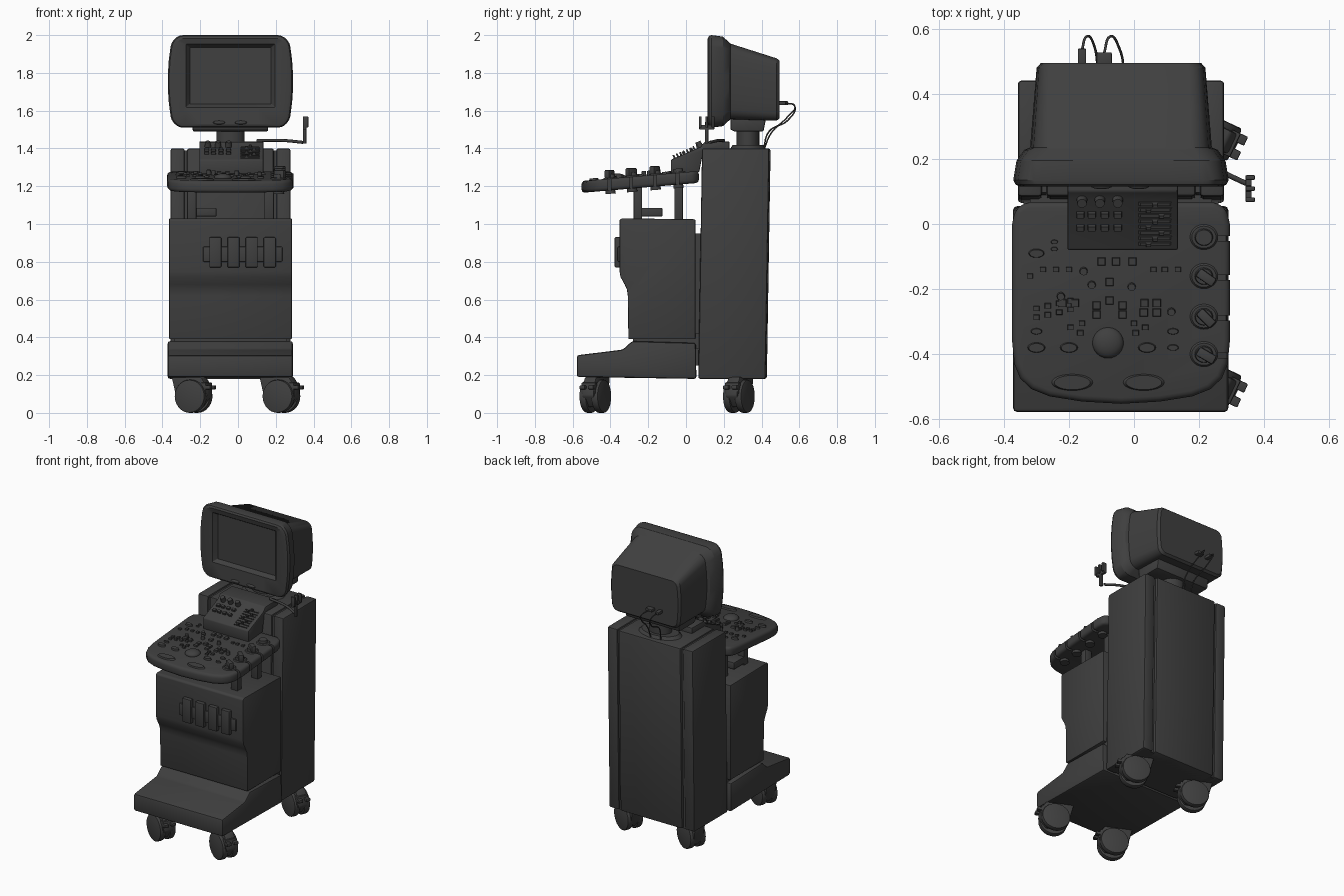
import bpy, bmesh, math
from mathutils import Matrix, Vector

if "Cube" in bpy.data.objects:
    bpy.data.objects.remove(bpy.data.objects["Cube"])

CX = -0.04  # centre line of the machine body
dark = bpy.data.materials.new("dark_plastic")
dark.diffuse_color = (0.05, 0.05, 0.05, 1)
dark.use_nodes = True
dark.node_tree.nodes["Principled BSDF"].inputs["Base Color"].default_value = dark.diffuse_color


def finish(name, bm, bevel=0, segs=2, cutter=None, smooth=35):
    bmesh.ops.recalc_face_normals(bm, faces=bm.faces)
    me = bpy.data.meshes.new(name)
    bm.to_mesh(me)
    bm.free()
    ob = bpy.data.objects.new(name, me)
    bpy.context.collection.objects.link(ob)
    me.materials.append(dark)
    bpy.ops.object.select_all(action='DESELECT')
    bpy.context.view_layer.objects.active = ob
    ob.select_set(True)
    if bevel:
        m = ob.modifiers.new("bevel", 'BEVEL')
        m.width, m.segments, m.limit_method = bevel, segs, 'ANGLE'
        bpy.ops.object.modifier_apply(modifier=m.name)
    if cutter:
        m = ob.modifiers.new("cut", 'BOOLEAN')
        m.object, m.operation, m.solver = cutter, 'DIFFERENCE', 'EXACT'
        bpy.ops.object.modifier_apply(modifier=m.name)
        bpy.data.objects.remove(cutter)
        ob.select_set(True)
    bpy.ops.object.shade_smooth_by_angle(angle=math.radians(smooth))
    return ob


def loft(name, loops, **kw):
    bm = bmesh.new()
    rings = [[bm.verts.new(p) for p in l] for l in loops]
    for a, b in zip(rings, rings[1:]):
        for i in range(len(a)):
            j = (i + 1) % len(a)
            bm.faces.new((a[i], a[j], b[j], b[i]))
    bm.faces.new(rings[0])
    bm.faces.new(rings[-1])
    return finish(name, bm, **kw)


def prism(name, axis, pts, lo, hi, xf=None, **kw):
    put = {'x': lambda a, b, t: (t, a, b), 'y': lambda a, b, t: (a, t, b), 'z': lambda a, b, t: (a, b, t)}[axis]
    loops = [[Vector(put(a, b, t)) for a, b in pts] for t in (lo, hi)]
    if xf:
        loops = [[xf @ p for p in l] for l in loops]
    return loft(name, loops, **kw)


def boxes(name, items, xf=Matrix(), **kw):
    """items: (x0, x1, y0, y1, z0, z1)"""
    bm = bmesh.new()
    for x0, x1, y0, y1, z0, z1 in items:
        m = Matrix.Translation(((x0 + x1) / 2, (y0 + y1) / 2, (z0 + z1) / 2)) @ Matrix.Diagonal((x1 - x0, y1 - y0, z1 - z0, 1))
        bmesh.ops.create_cube(bm, size=1, matrix=xf @ m)
    return finish(name, bm, **kw)


def studs(name, items, surf, slope, segs=12, turn=0, taper=0.85):
    """Buttons and knobs on a sloping panel: (x, y, half width, half depth, height)"""
    bm = bmesh.new()
    for x, y, sx, sy, h in items:
        m = (Matrix.Translation((x, y, surf(y))) @ Matrix.Rotation(math.atan(slope), 4, 'X')
             @ Matrix.Diagonal((sx, sy, h, 1)) @ Matrix.Rotation(turn, 4, 'Z') @ Matrix.Translation((0, 0, 0.4)))
        bmesh.ops.create_cone(bm, cap_ends=True, segments=segs, radius1=1, radius2=taper, depth=1.2, matrix=m)
    return finish(name, bm)


def tube(name, pts, r):
    cu = bpy.data.curves.new(name, 'CURVE')
    cu.dimensions, cu.bevel_depth, cu.bevel_resolution, cu.resolution_u, cu.use_fill_caps = '3D', r, 2, 8, True
    s = cu.splines.new('BEZIER')
    s.bezier_points.add(len(pts) - 1)
    for p, c in zip(s.bezier_points, pts):
        p.co, p.handle_left_type, p.handle_right_type = c, 'AUTO', 'AUTO'
    cu.materials.append(dark)
    bpy.context.collection.objects.link(bpy.data.objects.new(name, cu))


# Rear cabinet: recessed core, broad centre panel and two side panels
def cab(f, b, top):
    return [(0.065 + f, 0.18), (0.425 + b, 0.18), (0.445 + b, top), (0.085 + f, top)]
prism("cabinet_core", 'x', cab(0.012, -0.015, 1.39), -0.345, 0.265)
prism("cabinet_centre", 'x', cab(0, 0.003, 1.40), -0.27, 0.19, bevel=0.012)
for n, x in (("left", -0.357), ("right", 0.203)):
    prism("cabinet_side_" + n, 'x', cab(0, -0.004, 1.40), x, x + 0.074, bevel=0.01)

# Front cabinet with stepped face
front = [(0.05, 0.39), (0.05, 1.025), (-0.34, 1.03), (-0.352, 1.02), (-0.352, 0.75), (-0.347, 0.72),
         (-0.325, 0.68), (-0.313, 0.655), (-0.308, 0.62), (-0.305, 0.39)]
prism("front_cabinet", 'x', front, -0.365, 0.285, bevel=0.005)

# Base with sloping foot
prism("base", 'x', [(-0.578, 0.19), (-0.578, 0.305), (-0.335, 0.335), (-0.285, 0.38), (0.052, 0.37), (0.055, 0.18)],
      -0.372, 0.29, bevel=0.012)
boxes("base_link", [(-0.34, 0.26, -0.28, 0.08, 0.34, 0.42), (-0.32, 0.24, 0.03, 0.1, 0.25, 0.95)])

# Probe sockets on the front cabinet
boxes("socket_strip", [(-0.185, 0.235, -0.362, -0.34, 0.80, 0.88)], bevel=0.005)
boxes("socket_plugs", [(x - 0.032, x + 0.032, -0.378, -0.345, 0.77, 0.93) for x in (-0.12, -0.024, 0.072, 0.168)],
      bevel=0.006)

# Casters: hood, twin wheels and brake pedal, turned slightly
hood = [(-0.115, 0.19), (0.06, 0.19), (0.09, 0.145), (0.095, 0.09), (0.05, 0.03), (-0.05, 0.03), (-0.085, 0.07)]
for i, (x, y) in enumerate([(-0.235, -0.48), (0.23, -0.48), (-0.235, 0.28), (0.23, 0.28)]):
    t = Matrix.Translation((x, y, 0)) @ Matrix.Rotation(math.radians(-25), 4, 'Z')
    prism(f"caster_hood_{i}", 'y', hood, -0.035, 0.035, xf=t, bevel=0.008)
    bm = bmesh.new()
    for s in (-1, 1):
        m = t @ Matrix.Translation((0, s * 0.035, 0.088)) @ Matrix.Rotation(math.pi / 2, 4, 'X')
        bmesh.ops.create_cone(bm, cap_ends=True, segments=28, radius1=0.088, radius2=0.088, depth=0.04, matrix=m)
    finish(f"caster_wheels_{i}", bm, bevel=0.008)
    boxes(f"caster_brake_{i}", [(0.06, 0.115, -0.04, -0.01, 0.125, 0.145), (0.06, 0.115, 0.01, 0.04, 0.125, 0.145),
                                (0.06, 0.09, -0.04, 0.04, 0.10, 0.16)], xf=t, bevel=0.004)

# Console supports
boxes("console_posts", [(x, x + 0.05, y, y + 0.045, 1.02, 1.23 + y * 0.09) for x in (-0.27, 0.14) for y in (-0.277, -0.062)],
      bevel=0.005)
boxes("support_block", [(-0.27, -0.115, -0.25, -0.125, 1.04, 1.085)], bevel=0.004)

# Control console, tilted towards the user, with probe slots cut in the right edge
K = 0.085
def desk(y):
    return 1.275 + K * y
half = [(0.0, -0.553), (0.12, -0.546), (0.22, -0.53), (0.275, -0.508), (0.31, -0.475), (0.328, -0.43),
        (0.335, -0.36), (0.335, 0.0), (0.325, 0.045), (0.29, 0.068)]
outline = [(CX + x, y) for x, y in half] + [(CX - x, y) for x, y in half[:0:-1]]
probe_y = (-0.04, -0.16, -0.285, -0.4)
slots = boxes("slot_cutter", [(0.25, 0.32, y - 0.012, y + 0.003, 1.1, 1.4) for y in probe_y])
slots.hide_render = True
loft("console", [[(x, y, desk(y) - d) for x, y in outline] for d in (0.063, 0)], bevel=0.018, segs=3, cutter=slots)

# Probe holders along the right edge
studs("probe_rings", [(0.215, y, 0.044, 0.04, 0.006) for y in probe_y], desk, K, 24)
studs("probe_cups", [(0.215, y, 0.03, 0.028, 0.022) for y in probe_y], desk, K, 20)
studs("probe_cups_below", [(0.215, y, 0.03, 0.028, 0.03) for y in probe_y], lambda y: desk(y) - 0.075, K, 20)
for i, (y, a) in enumerate(zip(probe_y[1:], (-35, -45, -30))):
    t = Matrix.Translation((0.222, y - 0.005, desk(y))) @ Matrix.Rotation(math.radians(a), 4, 'Z')
    boxes(f"probe_{i}", [(-0.03, 0.03, -0.015, 0.015, 0, 0.045)], xf=t, bevel=0.006)

# Console buttons, dials, palm pads and trackball
studs("palm_pads", [(x, -0.487, 0.065, 0.026, 0.009) for x in (-0.19, 0.03)], desk, K, 24)
studs("oval_buttons", [(x, -0.38, 0.028, 0.016, 0.012) for x in (-0.3, -0.2, 0.04)] + [(-0.3, -0.09, 0.025, 0.014, 0.012)]
      + [(x, y, 0.018, 0.01, 0.01) for x, y in ((-0.3, -0.33), (0.12, -0.33), (0.12, -0.38))]
      + [(-0.245, y, 0.011, 0.007, 0.008) for y in (-0.055, -0.077)], desk, K, 16)
studs("dials", [(x, y, 0.013, 0.013, 0.024) for x, y in
                ((-0.155, -0.145), (-0.13, -0.187), (-0.225, -0.222), (-0.007, -0.193), (0.115, -0.27))], desk, K, 16)
big = [(x, -0.115) for x in (-0.1, -0.055, -0.005)] + [(-0.075, -0.178)]
big += [(CX - 0.035 + s * d, y) for s in (-1, 1) for d, y in ((0.04, -0.25), (0.04, -0.278), (0.107, -0.243), (0.145, -0.243))]
big += [(x, -0.272) for x in (0.03, 0.07)] + [(-0.075, -0.235)]
studs("square_keys", [(x, y, 0.018, 0.018, 0.011) for x, y in big], desk, K, 4, math.pi / 4)
small = [(x, -0.14 - 0.02 * (x < -0.3)) for x in (-0.32, -0.28, -0.24, -0.2, 0.06, 0.095, 0.135)]
small += [(-0.3 + 0.035 * i, y + 0.008 * i) for i in range(4) for y in (-0.26, -0.287)]
small += [(CX - 0.04 + s * d, y) for s in (-1, 1) for d, y in ((0.08, -0.305), (0.085, -0.335), (0.115, -0.318))]
studs("small_keys", [(x, y, 0.014, 0.012, 0.01) for x, y in small], desk, K, 4, math.pi / 4)
bm = bmesh.new()
bmesh.ops.create_uvsphere(bm, u_segments=24, v_segments=12, radius=0.048,
                          matrix=Matrix.Translation((-0.08, -0.365, desk(-0.365))) @ Matrix.Diagonal((1, 1, 0.5, 1)))
finish("trackball", bm)

# Upper control hood with dials, keys and sliders
S = 0.44
def hoodz(y):
    return 1.34 + S * (y + 0.08)
prism("control_hood", 'x', [(-0.08, 1.265), (-0.08, 1.34), (0.075, 1.408), (0.1, 1.435), (0.23, 1.437), (0.23, 1.38),
                            (0.09, 1.38), (0.07, 1.275)], -0.205, 0.135, bevel=0.006)
studs("hood_keys", [(x, y, 0.018, 0.013, 0.014) for x in (-0.165, -0.13, -0.09, -0.05) for y in (-0.01, 0.03)],
      hoodz, S, 4, math.pi / 4)
studs("hood_dials", [(x, 0.075, 0.017, 0.017, 0.03) for x in (-0.16, -0.105, -0.05)], hoodz, S, 16)
rows = [-0.06 + 0.0175 * i for i in range(8)]
studs("slider_tracks", [(0.065, y, 0.075, 0.008, 0.006) for y in rows], hoodz, S, 4, math.pi / 4)
studs("slider_caps", [(0.045 + 0.02 * (i % 3), y, 0.012, 0.007, 0.018) for i, y in enumerate(rows)], hoodz, S, 4, math.pi / 4)

# Monitor: one loft from screen recess over the bezel to the back of the casing
def ring(y, w, zc, h, r, bulge):
    pts = []
    for sx, sz, a0 in ((1, 1, 0), (-1, 1, 90), (-1, -1, 180), (1, -1, 270)):
        arc = [(sx * (w - r) + r * math.cos(math.radians(a0 + 18 * k)),
                sz * (h - r) + r * math.sin(math.radians(a0 + 18 * k))) for k in range(6)]
        if pts:
            p = pts[-1]
            pts += [(p[0] + (arc[0][0] - p[0]) * k / 5, p[1] + (arc[0][1] - p[1]) * k / 5) for k in range(1, 5)]
        pts += arc
    p, q = pts[-1], pts[0]
    pts += [(p[0] + (q[0] - p[0]) * k / 5, p[1] + (q[1] - p[1]) * k / 5) for k in range(1, 5)]
    return [(CX + x * (1 - bulge * (z / h) ** 2), y, zc + z) for x, z in pts]
loft("monitor", [ring(*a) for a in (
    (0.150, 0.215, 1.785, 0.15, 0.004, 0), (0.122, 0.236, 1.785, 0.167, 0.004, 0),
    (0.115, 0.310, 1.755, 0.228, 0.05, 0.08), (0.121, 0.325, 1.755, 0.24, 0.055, 0.08),
    (0.135, 0.332, 1.755, 0.245, 0.06, 0.08), (0.195, 0.322, 1.755, 0.237, 0.06, 0.08),
    (0.228, 0.298, 1.755, 0.207, 0.05, 0.08), (0.235, 0.280, 1.755, 0.200, 0.05, 0.07),
    (0.480, 0.260, 1.712, 0.165, 0.04, 0.05), (0.495, 0.247, 1.712, 0.153, 0.035, 0.05))], smooth=30)
bm = bmesh.new()
for x in (-0.1, 0.015):
    bmesh.ops.create_uvsphere(bm, u_segments=16, v_segments=8, radius=1,
                              matrix=Matrix.Translation((x, 0.117, 1.537)) @ Matrix.Diagonal((0.033, 0.01, 0.01, 1)))
finish("monitor_buttons", bm)

# Monitor stand: tilt block, neck and swivel plate
prism("tilt_block", 'x', [(0.235, 1.50), (0.235, 1.565), (0.425, 1.565), (0.41, 1.49), (0.255, 1.49)], -0.24, 0.16, bevel=0.008)
flat = lambda y: 1.40
studs("neck", [(CX, 0.328, 0.075, 0.06, 0.1)], flat, 0, 28, taper=1)
studs("swivel_plate", [(CX, 0.328, 0.15, 0.095, 0.018)], flat, 0, 32)

# Side arm with a small holder
tube("side_arm", [(0.10, 0.20, 1.442), (0.24, 0.17, 1.442), (0.345, 0.125, 1.432)], 0.008)
boxes("arm_holder", [(0.343, 0.362, 0.1, 0.118, 1.425, 1.54), (0.343, 0.362, 0.07, 0.15, 1.5, 1.525)]
      + [(0.343, 0.372, y, y + 0.014, 1.51, 1.57) for y in (0.068, 0.102, 0.136)], bevel=0.003)

# Rear plugs and cables
boxes("cable_plugs", [(-0.173, -0.147, 0.48, 0.54, 1.63, 1.65), (-0.115, -0.068, 0.48, 0.528, 1.63, 1.65)], bevel=0.004)
tube("cable_left", [(-0.16, 0.535, 1.64), (-0.148, 0.575, 1.625), (-0.12, 0.54, 1.55), (-0.11, 0.44, 1.49), (-0.1, 0.41, 1.40)], 0.004)
tube("cable_right", [(-0.092, 0.525, 1.64), (-0.075, 0.576, 1.625), (-0.045, 0.54, 1.57), (-0.03, 0.45, 1.48), (-0.03, 0.415, 1.40)], 0.004)
